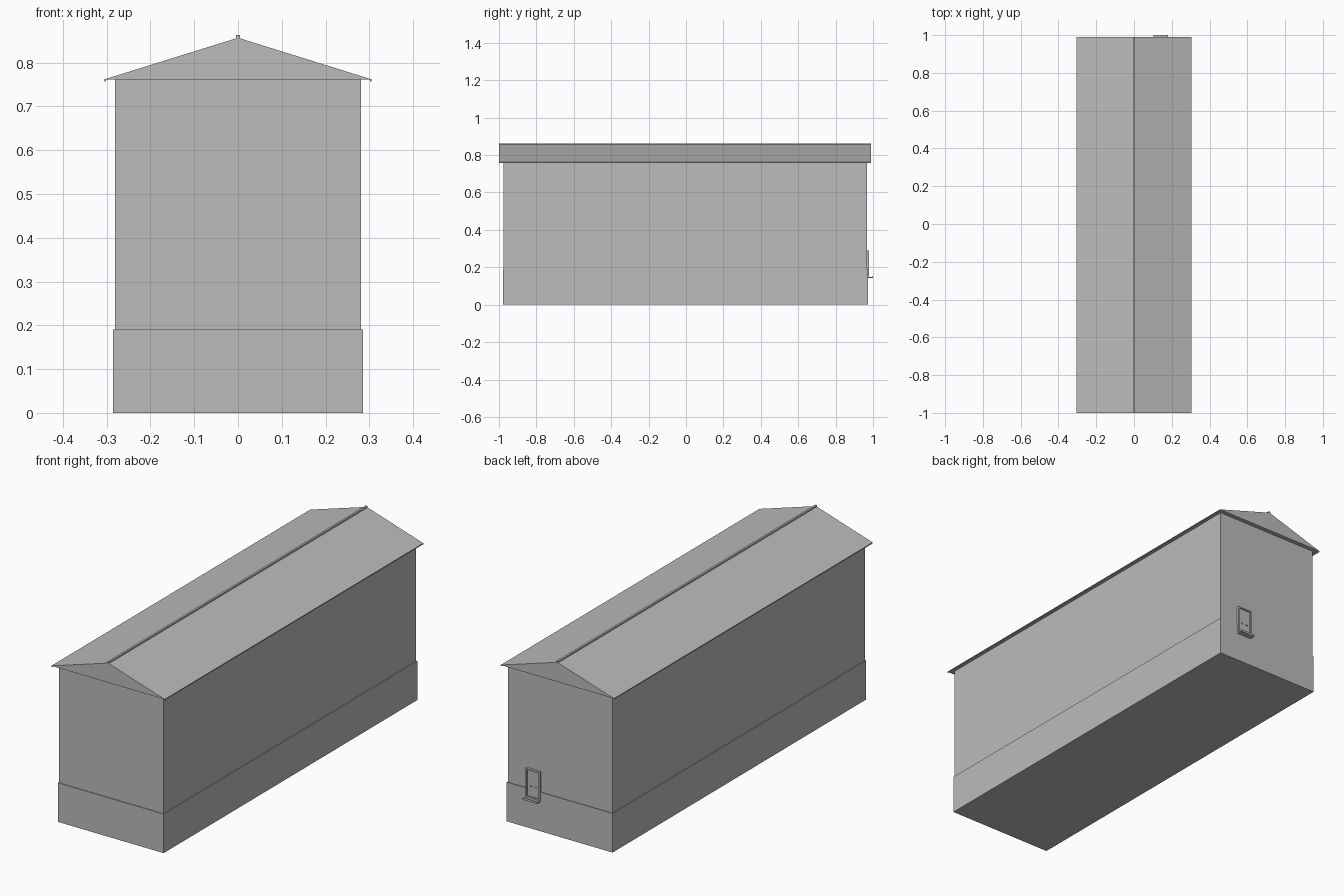
import bpy
import bmesh

cube = bpy.data.objects.get("Cube")
if cube:
    bpy.data.objects.remove(cube, do_unlink=True)

grey = bpy.data.materials.new("plain grey")
grey.use_nodes = True
grey.diffuse_color = (0.5, 0.5, 0.5, 1)
grey.node_tree.nodes["Principled BSDF"].inputs["Base Color"].default_value = (0.5, 0.5, 0.5, 1)


def extrude_profile(name, profile, start, end):
    """Extrude a closed (x, z) outline along y."""
    bm = bmesh.new()
    face = bm.faces.new([bm.verts.new((x, start, z)) for x, z in profile])
    result = bmesh.ops.extrude_face_region(bm, geom=[face])
    moved = [v for v in result["geom"] if isinstance(v, bmesh.types.BMVert)]
    bmesh.ops.translate(bm, verts=moved, vec=(0, end - start, 0))
    bmesh.ops.recalc_face_normals(bm, faces=bm.faces)
    mesh = bpy.data.meshes.new(name)
    bm.to_mesh(mesh)
    bm.free()
    mesh.materials.append(grey)
    obj = bpy.data.objects.new(name, mesh)
    bpy.context.collection.objects.link(obj)
    return obj


def box(name, x, y, z):
    """Box from (low, high) pairs on each axis."""
    outline = [(x[0], z[0]), (x[1], z[0]), (x[1], z[1]), (x[0], z[1])]
    return extrude_profile(name, outline, *y)


# Plinth and walls
box("plinth", (-0.285, 0.285), (-0.979, 0.972), (0, 0.19))
box("walls", (-0.281, 0.281), (-0.975, 0.968), (0.19, 0.762))

# Gabled roof with a small drip lip under each eave
half_roof = [(0.302, 0.762), (0.302, 0.757), (0.305, 0.757), (0.305, 0.762)]
mirrored = [(-x, z) for x, z in reversed(half_roof)]
extrude_profile("roof", half_roof + [(0, 0.857)] + mirrored, -1, 0.99)
box("ridge_cap", (-0.005, 0.005), (-1, 0.99), (0.852, 0.863))

# Small framed hatch on the back wall
left, right, bottom, top, bar = 0.102, 0.18, 0.15, 0.29, 0.007
depth = (0.965, 0.979)
box("hatch_panel", (left, right), (0.965, 0.973), (bottom, top))
for name, x in (("right", (left, left + bar)), ("left", (right - bar, right))):
    box("hatch_frame_" + name, x, depth, (bottom, top))
for name, z in (("bottom", (bottom, bottom + bar)), ("top", (top - bar, top))):
    box("hatch_frame_" + name, (left + bar, right - bar), depth, z)

# Latches across the hatch
for i in range(2):
    x = 0.122 + i * 0.026
    box("hatch_latch", (x, x + 0.01), (0.973, 0.977), (0.205, 0.209))

# Projecting sill with a raised outer lip
box("hatch_sill", (left, right), (0.965, 1), (0.144, 0.149))
box("hatch_sill_lip", (left, right), (0.996, 1), (0.149, 0.154))
